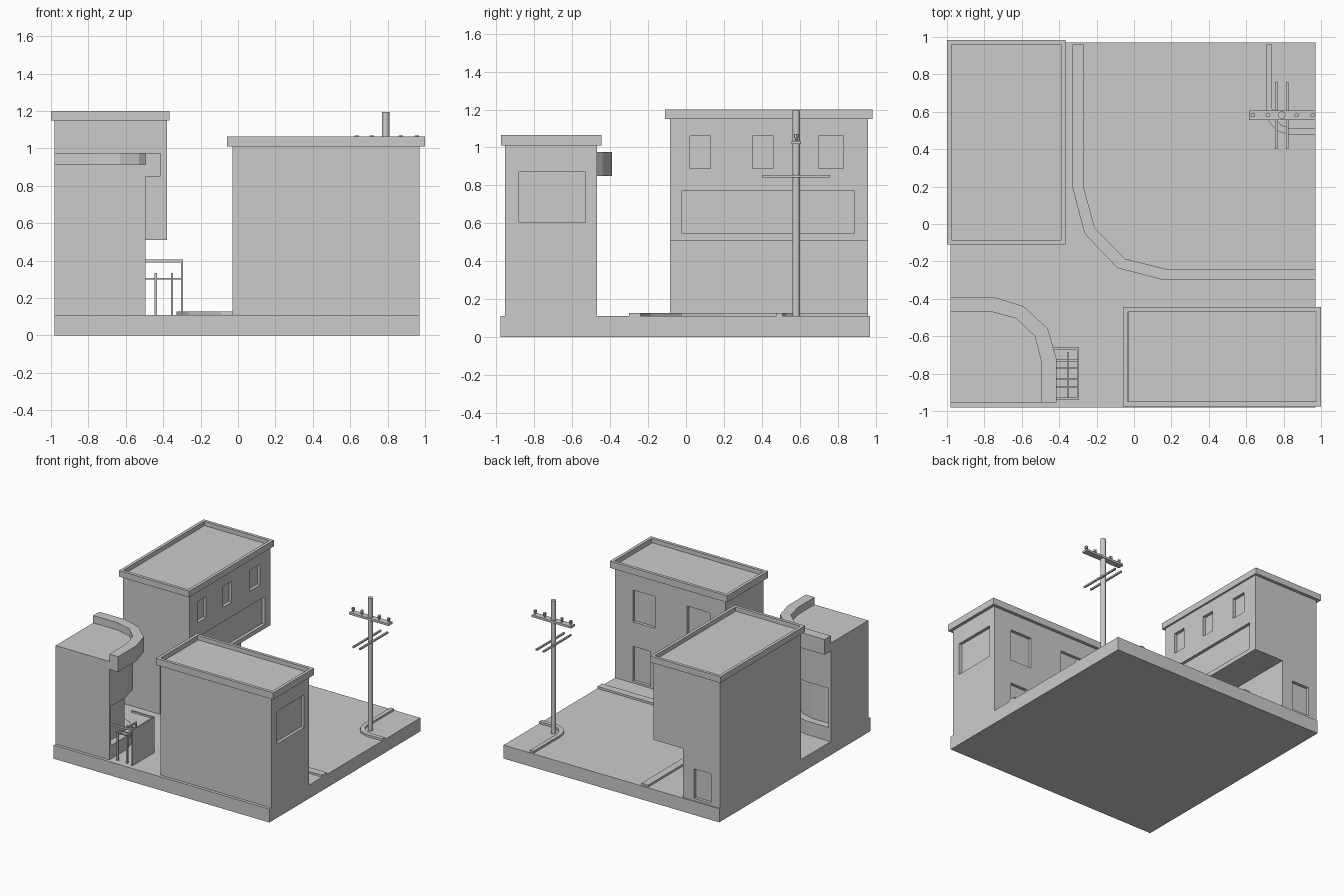
import bpy, bmesh
from mathutils import Vector

if "Cube" in bpy.data.objects:
    bpy.data.objects.remove(bpy.data.objects["Cube"])

grey = bpy.data.materials.new("plain_grey")
grey.diffuse_color = (0.6, 0.6, 0.6, 1)
grey.use_nodes = True
grey.node_tree.nodes["Principled BSDF"].inputs["Base Color"].default_value = grey.diffuse_color


def finish(name, bm):
    bmesh.ops.recalc_face_normals(bm, faces=bm.faces)
    me = bpy.data.meshes.new(name)
    bm.to_mesh(me)
    bm.free()
    me.materials.append(grey)
    ob = bpy.data.objects.new(name, me)
    bpy.context.collection.objects.link(ob)
    return ob


def add_box(bm, x0, x1, y0, y1, z0, z1):
    vs = bmesh.ops.create_cube(bm, size=1)["verts"]
    for v in vs:
        v.co = Vector(((x0 + x1) / 2 + v.co.x * (x1 - x0),
                       (y0 + y1) / 2 + v.co.y * (y1 - y0),
                       (z0 + z1) / 2 + v.co.z * (z1 - z0)))


def boxes(name, *dims):
    bm = bmesh.new()
    for d in dims:
        add_box(bm, *d)
    return finish(name, bm)


def prism(name, pts, lo, hi, axis="z"):
    """Extrude an outline along z, or an x-z outline along y."""
    bm = bmesh.new()
    put = (lambda p: (p[0], p[1], lo)) if axis == "z" else (lambda p: (p[0], lo, p[1]))
    face = bm.faces.new([bm.verts.new(put(p)) for p in pts])
    ext = bmesh.ops.extrude_face_region(bm, geom=[face])["geom"]
    d = Vector((0, 0, hi - lo)) if axis == "z" else Vector((0, hi - lo, 0))
    bmesh.ops.translate(bm, vec=d, verts=[g for g in ext if isinstance(g, bmesh.types.BMVert)])
    return finish(name, bm)


def strip(name, outer, inner, lo, hi):
    return prism(name, outer + inner[::-1], lo, hi)


def cut(ob, *dims):
    """Sink box-shaped openings into an object."""
    cutter = boxes("opening_cutter", *dims)
    cutter.hide_render = True
    mod = ob.modifiers.new("openings", "BOOLEAN")
    mod.operation, mod.solver, mod.object = "DIFFERENCE", "EXACT", cutter
    dg = bpy.context.evaluated_depsgraph_get()
    dg.update()
    me = bpy.data.meshes.new_from_object(ob.evaluated_get(dg))
    ob.modifiers.clear()
    ob.data = me
    bpy.data.objects.remove(cutter)


def rim(name, x0, x1, y0, y1, z0, z1, w):
    """Rectangular roof edge."""
    boxes(name, (x0, x1, y0, y0 + w, z0, z1), (x0, x1, y1 - w, y1, z0, z1),
          (x0, x0 + w, y0 + w, y1 - w, z0, z1), (x1 - w, x1, y0 + w, y1 - w, z0, z1))


def cylinder(bm, x, y, z0, z1, r, n=12):
    vs = bmesh.ops.create_cone(bm, cap_ends=True, segments=n, radius1=r, radius2=r,
                               depth=z1 - z0)["verts"]
    bmesh.ops.translate(bm, vec=(x, y, (z0 + z1) / 2), verts=vs)


# Ground slab
boxes("ground_slab", (-.98, .97, -.98, .97, 0, .11))

# Tall building with overhanging upper floor
tall = prism("tall_building", [(-.98, .11), (-.646, .11), (-.646, .51), (-.38, .51),
                               (-.38, 1.165), (-.98, 1.165)], -.085, .96, "y")
cut(tall,
    (-.405, -.3, -.02, .89, .545, .77),
    (-.405, -.3, .02, .13, .89, 1.06),
    (-.405, -.3, .35, .46, .89, 1.06),
    (-.405, -.3, .70, .83, .89, 1.06),
    (-.90, -.745, .935, 1.1, .13, .37))
rim("tall_building_roof_edge", -1, -.365, -.11, .985, 1.15, 1.2, .025)

# Lower building with windows on two sides
low = boxes("low_building", (-.03, .97, -.955, -.47, .11, 1.03))
cut(low,
    (.945, 1.1, -.88, -.53, .605, .87),
    (.61, .81, -.495, -.3, .61, .87),
    (.11, .32, -.495, -.3, .61, .87),
    (.65, .81, -.495, -.3, .125, .41))
rim("low_building_roof_edge", -.06, 1, -.975, -.445, 1.01, 1.065, .025)

# Rounded corner building with a recessed lower wall
arc = [(-.495, -.955), (-.495, -.74), (-.53, -.60), (-.63, -.505), (-.76, -.47), (-.98, -.47)]
arc_out = [(-.415, -.955), (-.415, -.72), (-.46, -.56), (-.59, -.44), (-.75, -.39), (-.98, -.39)]
arc_in = [(-.55, -.955), (-.55, -.76), (-.58, -.64), (-.66, -.56), (-.78, -.53), (-.98, -.53)]
corner = [(-.98, -.955)]
prism("round_building_upper", corner + arc, .54, .915)
prism("round_building_recess", corner + arc_in, .22, .54)
prism("round_building_base", corner + arc, .11, .22)
boxes("round_building_end_walls", (-.555, -.495, -.955, -.93, .22, .54),
      (-.98, -.96, -.535, -.47, .22, .54))
strip("round_building_canopy", arc_out, arc, .85, .975)

# Kerbs
strip("main_kerb",
      [(-.33, .96), (-.33, .2), (-.265, -.05), (-.09, -.235), (.16, -.3), (.97, -.3)],
      [(-.27, .96), (-.27, .2), (-.21, -.02), (-.05, -.185), (.17, -.24), (.97, -.24)], .11, .127)
strip("corner_kerb",
      [(.705, .96), (.705, .6), (.72, .55), (.76, .5), (.83, .475), (.97, .475)],
      [(.738, .96), (.738, .62), (.75, .57), (.785, .53), (.84, .51), (.97, .51)], .11, .127)

# Utility pole with cross arm, insulators and lower bars
bm = bmesh.new()
cylinder(bm, .79, .582, .11, 1.195, .02)
finish("utility_pole", bm)
boxes("pole_cross_arm", (.615, .97, .557, .607, 1.018, 1.035))
bm = bmesh.new()
for x in (.635, .715, .87, .955):
    cylinder(bm, x, .582, 1.035, 1.05, .007, 8)
    cylinder(bm, x, .582, 1.05, 1.07, .012, 8)
finish("insulators", bm)
boxes("pole_lower_bars", *[(x - .007, x + .007, .4, .76, .842, .855) for x in (.76, .82)])

# Small shelter between the buildings
boxes("shelter_panel", (-.305, -.295, -.94, -.66, .11, .4))
boxes("shelter_top_rails", *[(-.495, -.295, y - .007, y + .007, .39, .405) for y in (-.935, -.667)])
boxes("shelter_slats", *[(-.495, -.3, y - .005, y + .005, .3, .308) for y in (-.87, -.83, -.77, -.73)])
boxes("shelter_posts", *[(x - .006, x + .006, y - .006, y + .006, .11, .335)
                         for x in (-.44, -.353) for y in (-.925, -.69)])
boxes("shelter_long_bars", *[(x - .006, x + .006, -.93, -.685, .323, .335) for x in (-.44, -.353)])
